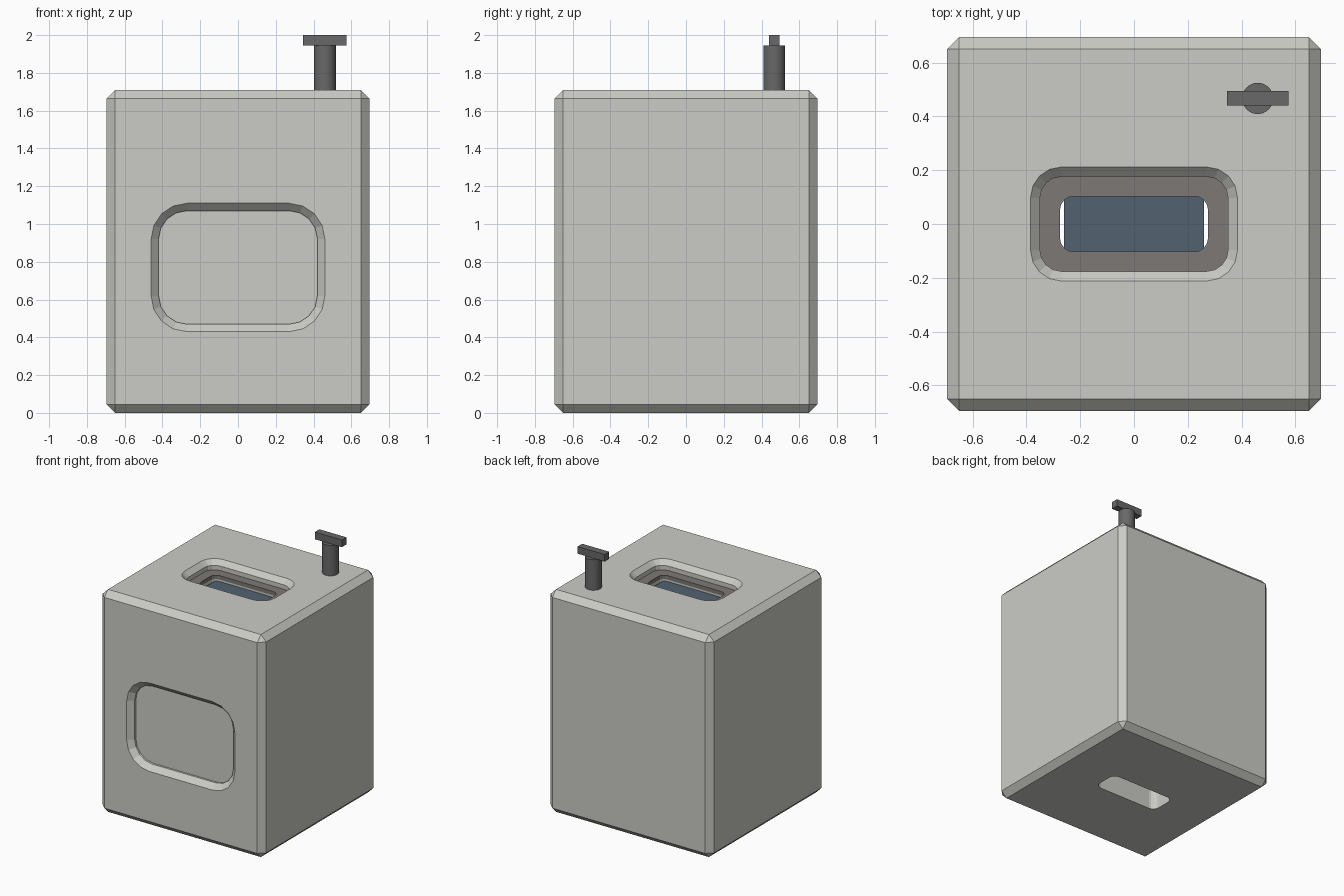
import bpy, bmesh, math
from mathutils import Matrix, Vector

cube = bpy.data.objects.get("Cube")
if cube:
    bpy.data.objects.remove(cube, do_unlink=True)


def material(name, rgb):
    m = bpy.data.materials.new(name)
    m.use_nodes = True
    m.diffuse_color = (*rgb, 1)
    m.node_tree.nodes["Principled BSDF"].inputs["Base Color"].default_value = (*rgb, 1)
    return m


light_grey = material("light warm grey", (0.60, 0.60, 0.565))
taupe = material("taupe", (0.205, 0.19, 0.178))
dark_grey = material("dark grey", (0.14, 0.14, 0.14))
slate_blue = material("slate blue", (0.085, 0.12, 0.16))


def finish(name, bm, mat):
    bmesh.ops.recalc_face_normals(bm, faces=bm.faces)
    mesh = bpy.data.meshes.new(name)
    bm.to_mesh(mesh)
    bm.free()
    mesh.materials.append(mat)
    ob = bpy.data.objects.new(name, mesh)
    bpy.context.collection.objects.link(ob)
    return ob


def box(name, lo, hi, mat, chamfer=0):
    lo, hi = Vector(lo), Vector(hi)
    bm = bmesh.new()
    bmesh.ops.create_cube(bm, size=1)
    bmesh.ops.scale(bm, vec=hi - lo, verts=bm.verts)
    bmesh.ops.translate(bm, vec=(lo + hi) / 2, verts=bm.verts)
    if chamfer:
        bmesh.ops.bevel(bm, geom=bm.edges[:], offset=chamfer, segments=1, affect='EDGES')
    return finish(name, bm, mat)


def rounded_loft(name, sections, mat, matrix, closed=False, steps=4):
    """Join rounded rectangles (half width, half height, radius, level)."""
    bm = bmesh.new()
    rings = []
    for w, h, r, level in sections:
        ring = []
        for q, (sx, sy) in enumerate(((1, 1), (-1, 1), (-1, -1), (1, -1))):
            for i in range(steps + 1):
                a = math.pi / 2 * (q + i / steps)
                p = Vector((sx * (w - r) + r * math.cos(a),
                            sy * (h - r) + r * math.sin(a), level))
                ring.append(bm.verts.new(matrix @ p))
        rings.append(ring)
    pairs = list(zip(rings, rings[1:]))
    if closed:
        pairs.append((rings[-1], rings[0]))
    else:
        bm.faces.new(rings[0])
        bm.faces.new(rings[-1])
    for a, b in pairs:
        for i in range(len(a)):
            j = (i + 1) % len(a)
            bm.faces.new((a[i], a[j], b[j], b[i]))
    return finish(name, bm, mat)


def cut(target, cutter):
    mod = target.modifiers.new("cut", 'BOOLEAN')
    mod.operation = 'DIFFERENCE'
    mod.solver = 'EXACT'
    mod.object = cutter
    bpy.context.view_layer.objects.active = target
    bpy.ops.object.modifier_apply(modifier=mod.name)
    bpy.data.objects.remove(cutter, do_unlink=True)


HALF, TOP = 0.695, 1.71
body = box("body", (-HALF, -HALF, 0), (HALF, HALF, TOP), light_grey, 0.045)

# Chamfered pocket in the front
front = Matrix.Translation((0, -HALF, 0.77)) @ Matrix.Rotation(math.pi / 2, 4, 'X')
cut(body, rounded_loft("front_pocket_cutter",
    [(0.46, 0.34, 0.19, 0.05), (0.46, 0.34, 0.19, 0),
     (0.42, 0.30, 0.15, -0.04), (0.42, 0.30, 0.15, -0.055)], light_grey, front))

# Chamfered recess in the top and the shaft down through the base
top = Matrix.Translation((0, 0, TOP))
cut(body, rounded_loft("top_recess_cutter",
    [(0.385, 0.212, 0.115, 0.05), (0.385, 0.212, 0.115, 0),
     (0.35, 0.176, 0.08, -0.036), (0.35, 0.176, 0.08, -0.1)], light_grey, top))
cut(body, rounded_loft("shaft_cutter",
    [(0.275, 0.103, 0.05, 0.1), (0.275, 0.103, 0.05, -TOP - 0.1)], light_grey, top))

# Taupe rim on the recess floor, with the blue plate below it
rounded_loft("recess_rim",
    [(0.35, 0.176, 0.08, -0.1), (0.35, 0.176, 0.08, -0.07),
     (0.275, 0.103, 0.05, -0.07), (0.275, 0.103, 0.05, -0.1)], taupe, top, closed=True)
box("shaft_plate", (-0.26, -0.103, TOP - 0.14), (0.26, 0.103, TOP - 0.115), slate_blue)

# T-shaped handle at the back corner
bm = bmesh.new()
bmesh.ops.create_cone(bm, cap_ends=True, segments=32, radius1=0.058, radius2=0.058,
                      depth=0.235, matrix=Matrix.Translation((0.46, 0.467, TOP + 0.1175)))
stem = finish("handle_stem", bm, dark_grey)
box("handle_bar", (0.345, 0.44, 1.945), (0.575, 0.495, 2.0), dark_grey)

# Smooth the round stem and keep its rims sharp
bpy.ops.object.select_all(action='DESELECT')
stem.select_set(True)
bpy.context.view_layer.objects.active = stem
bpy.ops.object.shade_smooth_by_angle(angle=math.radians(30))
